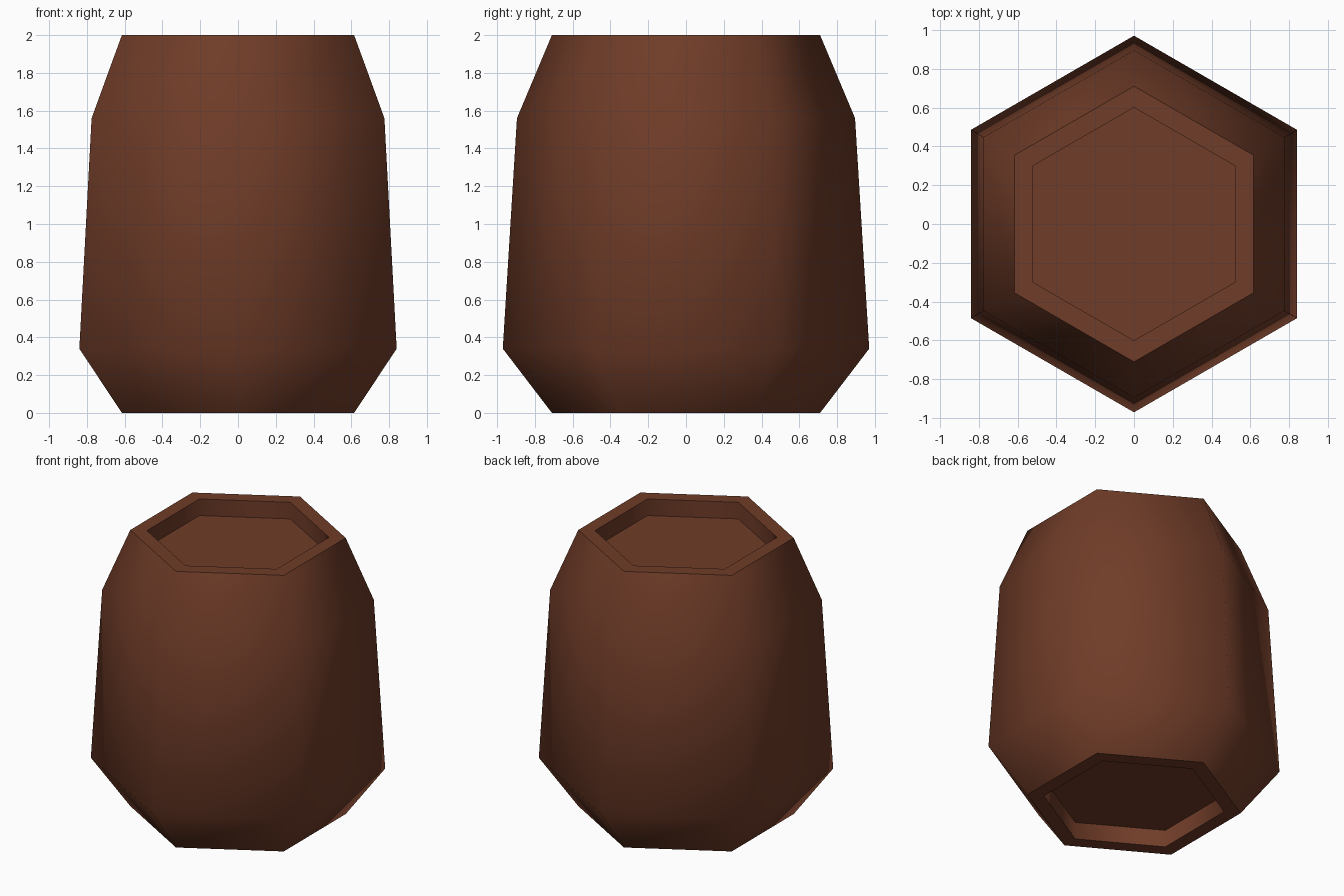
import bpy, bmesh, math

if "Cube" in bpy.data.objects:
    bpy.data.objects.remove(bpy.data.objects["Cube"])

SIDES = 6
# closed barrel profile (radius, height): bottom recess, outside, top recess
PROFILE = [(0.60, 0.125), (0.60, 0.0), (0.71, 0.0), (0.97, 0.34),
           (0.895, 1.56), (0.71, 2.0), (0.60, 2.0), (0.60, 1.88)]
SHARP_RINGS = {0, 1, 2, 5, 6, 7}
FLAT_BANDS = {1, 5}

brown = bpy.data.materials.new("dark brown wood")
brown.diffuse_color = (0.16, 0.045, 0.021, 1)
brown.use_nodes = True
brown.node_tree.nodes["Principled BSDF"].inputs["Base Color"].default_value = brown.diffuse_color

# hexagonal barrel with corners pointing front and back
bm = bmesh.new()
rings = []
for r, z in PROFILE:
    ring = []
    for i in range(SIDES):
        a = math.tau * i / SIDES + math.pi / 2
        ring.append(bm.verts.new((r * math.cos(a), r * math.sin(a), z)))
    rings.append(ring)

# bands between rings: smooth walls, flat rims
for k in range(len(rings) - 1):
    lo, hi = rings[k], rings[k + 1]
    for i in range(SIDES):
        j = (i + 1) % SIDES
        f = bm.faces.new((lo[i], lo[j], hi[j], hi[i]))
        f.smooth = k not in FLAT_BANDS

# recess floors
bm.faces.new(list(reversed(rings[0])))
bm.faces.new(rings[-1])

# crisp edges around the rims and floors
for k in SHARP_RINGS:
    for i in range(SIDES):
        bm.edges.get((rings[k][i], rings[k][(i + 1) % SIDES])).smooth = False

bmesh.ops.recalc_face_normals(bm, faces=bm.faces)
mesh = bpy.data.meshes.new("barrel")
bm.to_mesh(mesh)
bm.free()
mesh.materials.append(brown)
bpy.context.collection.objects.link(bpy.data.objects.new("barrel", mesh))
